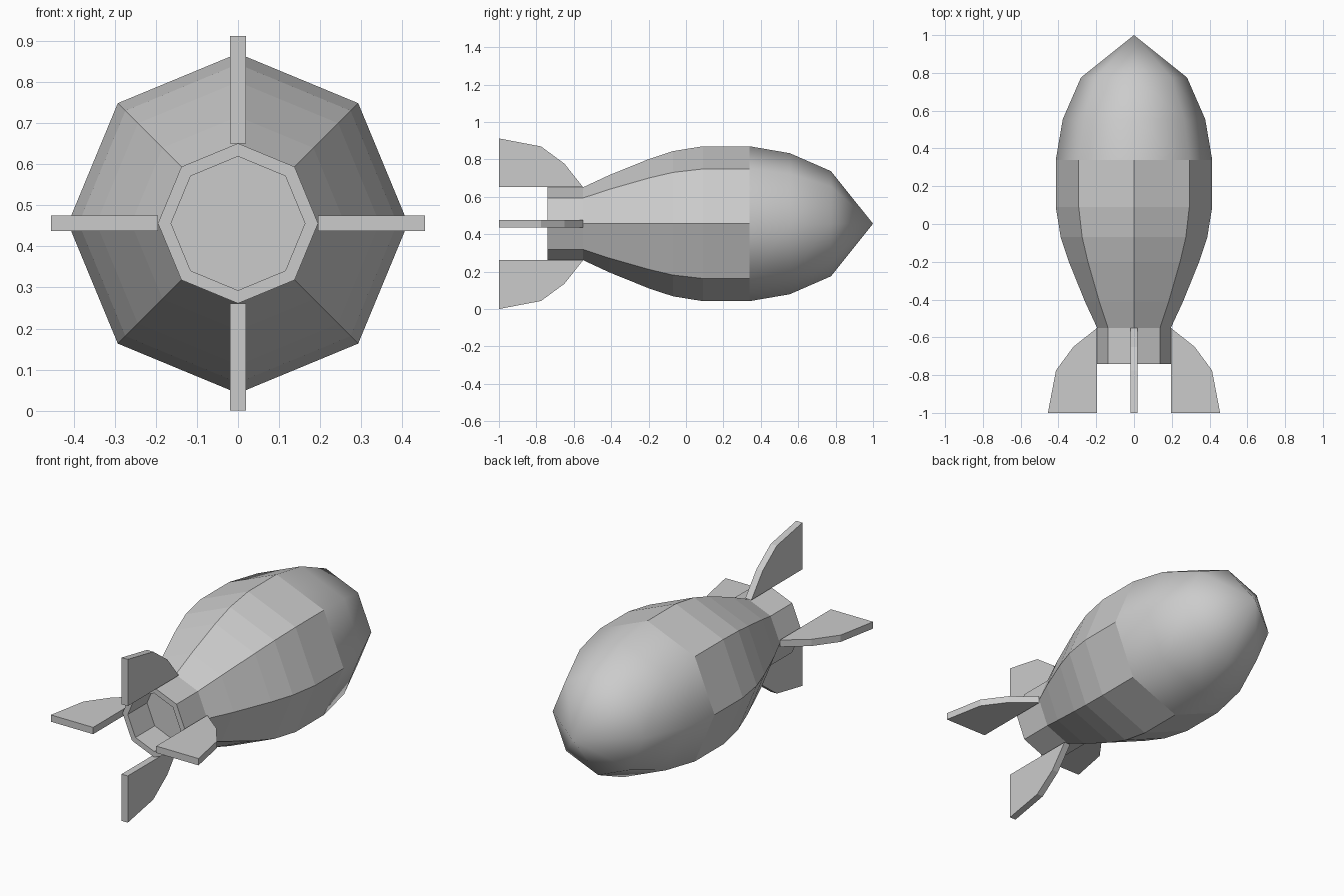
import bpy, bmesh, math

if "Cube" in bpy.data.objects:
    bpy.data.objects.remove(bpy.data.objects["Cube"])

CZ = 0.456   # height of the long axis
SIDES = 8


def finish(bm, name, smooth=False):
    bmesh.ops.remove_doubles(bm, verts=bm.verts, dist=1e-5)
    bmesh.ops.recalc_face_normals(bm, faces=bm.faces)
    for f in bm.faces:
        f.smooth = smooth
    me = bpy.data.meshes.new(name)
    bm.to_mesh(me)
    bm.free()
    ob = bpy.data.objects.new(name, me)
    ob.location.z = CZ
    bpy.context.collection.objects.link(ob)
    return ob


def lathe(name, profile, smooth=False):
    """Octagonal rings along y from (y, radius) pairs; radius 0 closes to a point.
    Profiles run with the outside on the left going towards +y."""
    bm = bmesh.new()
    rings = []
    for y, r in profile:
        n = SIDES if r else 1
        rings.append([bm.verts.new((r * math.cos(math.tau * i / SIDES), y,
                                    r * math.sin(math.tau * i / SIDES))) for i in range(n)])
    for a, b in zip(rings, rings[1:]):
        for i in range(SIDES):
            j = (i + 1) % SIDES
            quad = [a[i % len(a)], b[i % len(b)], b[j % len(b)], a[j % len(a)]]
            bm.faces.new(list(dict.fromkeys(quad)))
    ob = finish(bm, name, smooth)
    # open shells: make sure the normals face outwards
    me = ob.data
    if sum(p.normal.x * p.center.x + p.normal.z * p.center.z for p in me.polygons) < 0:
        me.flip_normals()
    return ob


# faceted body, smooth nose
lathe("body", [(-0.55, 0.195), (-0.41, 0.26), (-0.2, 0.345), (-0.07, 0.388),
               (0.09, 0.414), (0.34, 0.414)])
lathe("nose", [(0.34, 0.414), (0.555, 0.377), (0.775, 0.281), (1.0, 0)], smooth=True)

# hollow tail nozzle
lathe("tail_nozzle", [(-0.55, 0.195), (-0.74, 0.195), (-0.74, 0.163),
                      (-0.57, 0.163), (-0.57, 0)])

# four tail fins, one per quarter turn
FIN = [(-0.55, 0.195), (-0.65, 0.321), (-0.775, 0.413), (-1.0, 0.456), (-1.0, 0.195)]
HALF = 0.019
for k, side in enumerate(("right", "top", "left", "bottom")):
    bm = bmesh.new()
    face = bm.faces.new([bm.verts.new((r, y, -HALF)) for y, r in FIN])
    ext = bmesh.ops.extrude_face_region(bm, geom=[face])
    bmesh.ops.translate(bm, vec=(0, 0, 2 * HALF),
                        verts=[v for v in ext["geom"] if isinstance(v, bmesh.types.BMVert)])
    fin = finish(bm, "fin_" + side)
    fin.rotation_euler.y = -k * math.pi / 2
